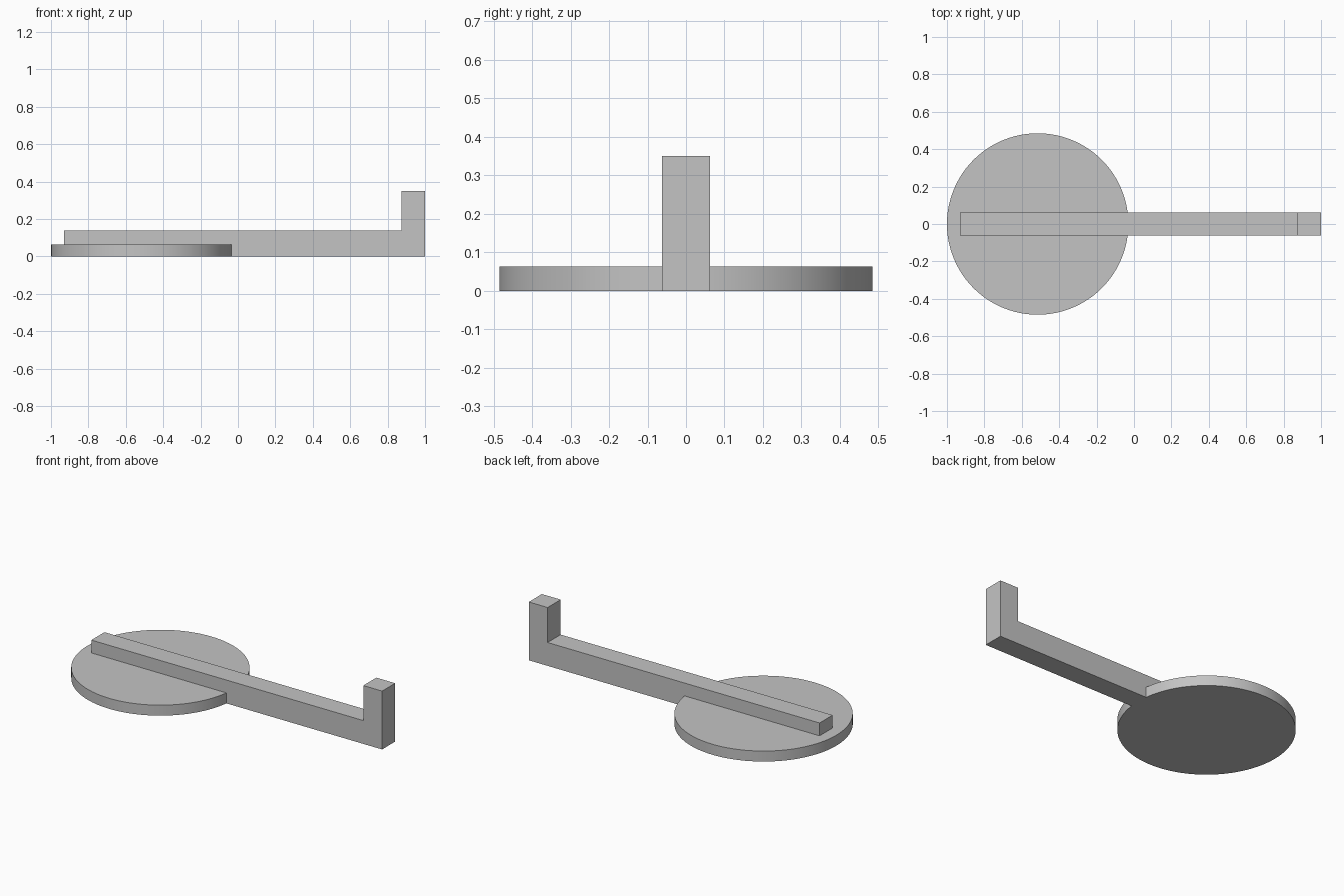
import bpy
import bmesh
import math

cube = bpy.data.objects.get("Cube")
if cube:
    bpy.data.objects.remove(cube, do_unlink=True)

# Plain grey for the whole model
GREY = (0.55, 0.55, 0.55, 1)
grey = bpy.data.materials.new("plain grey")
grey.use_nodes = True
grey.diffuse_color = GREY
grey.node_tree.nodes["Principled BSDF"].inputs["Base Color"].default_value = GREY


def extrude_profile(name, points, direction):
    """Extrude a closed flat outline into a solid."""
    bm = bmesh.new()
    face = bm.faces.new([bm.verts.new(p) for p in points])
    moved = bmesh.ops.extrude_face_region(bm, geom=[face])["geom"]
    bmesh.ops.translate(bm, vec=direction,
                        verts=[v for v in moved if isinstance(v, bmesh.types.BMVert)])
    bmesh.ops.recalc_face_normals(bm, faces=bm.faces)
    mesh = bpy.data.meshes.new(name)
    bm.to_mesh(mesh)
    bm.free()
    obj = bpy.data.objects.new(name, mesh)
    bpy.context.collection.objects.link(obj)
    mesh.materials.append(grey)
    return obj


# Round base plate
radius, centre_x, thickness, sides = 0.485, -0.515, 0.063, 96
circle = [(centre_x + radius * math.cos(math.tau * i / sides),
           radius * math.sin(math.tau * i / sides), 0) for i in range(sides)]
base_disc = extrude_profile("base_disc", circle, (0, 0, thickness))

# Long arm with an upright end, as one L-shaped outline
half_width = 0.062
outline = [(-0.93, 0), (1, 0), (1, 0.35), (0.875, 0.35), (0.875, 0.14), (-0.93, 0.14)]
arm = extrude_profile("arm", [(x, -half_width, z) for x, z in outline],
                      (0, 2 * half_width, 0))

# Fuse the arm into the disc so the undersides are flush
union = base_disc.modifiers.new("fuse arm", "BOOLEAN")
union.operation = "UNION"
union.solver = "EXACT"
union.object = arm
arm.hide_render = True
arm.hide_set(True)

# Smooth rim, sharp edges
bpy.ops.object.select_all(action="DESELECT")
bpy.context.view_layer.objects.active = base_disc
base_disc.select_set(True)
bpy.ops.object.modifier_apply(modifier=union.name)
bpy.data.objects.remove(arm, do_unlink=True)
bpy.ops.object.shade_smooth_by_angle(angle=math.radians(30))
base_disc.name = "disc_with_arm"
